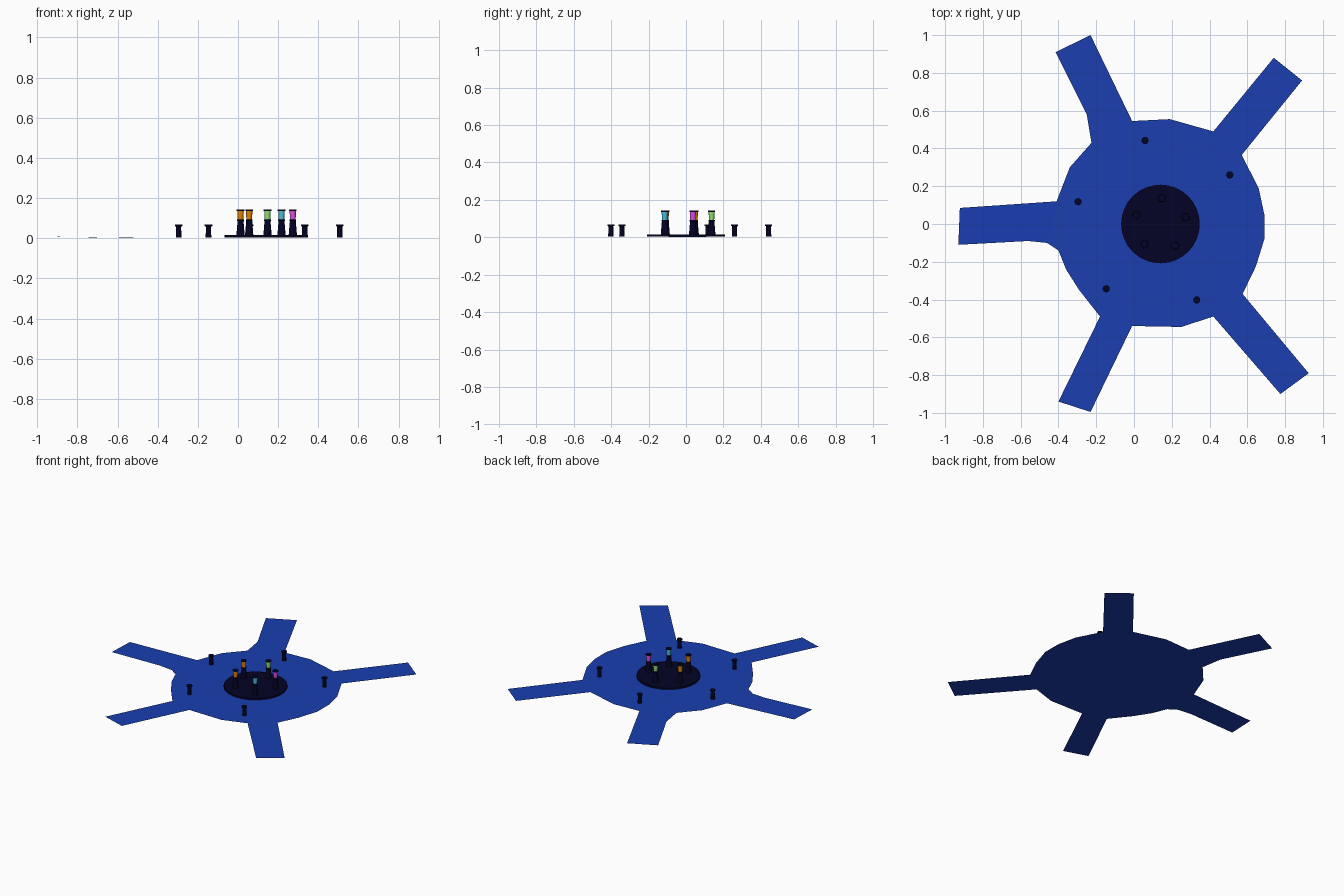
import bpy, bmesh, math

if "Cube" in bpy.data.objects:
    bpy.data.objects.remove(bpy.data.objects["Cube"])


def mat(name, rgb):
    lin = [((c / 255 + 0.055) / 1.055) ** 2.4 if c > 10 else c / 255 / 12.92 for c in rgb]
    m = bpy.data.materials.new(name)
    m.diffuse_color = (*lin, 1)
    m.use_nodes = True
    m.node_tree.nodes["Principled BSDF"].inputs["Base Color"].default_value = m.diffuse_color
    return m


BLUE = mat("floor blue", (25, 62, 176))
DARK = mat("dark navy", (3, 3, 38))
ORANGE = mat("orange", (235, 135, 0))
GREEN = mat("green", (140, 228, 110))
MAGENTA = mat("magenta", (222, 78, 228))
CYAN = mat("cyan", (75, 190, 225))


def finish(bm, name, mats, smooth=False):
    me = bpy.data.meshes.new(name)
    bm.to_mesh(me)
    bm.free()
    for m in mats:
        me.materials.append(m)
    ob = bpy.data.objects.new(name, me)
    bpy.context.collection.objects.link(ob)
    if smooth:
        bpy.context.view_layer.objects.active = ob
        ob.select_set(True)
        bpy.ops.object.shade_smooth_by_angle(angle=math.radians(35))
        ob.select_set(False)
    return ob


def lathe(name, cx, cy, profile, mats, sides=16, slot=lambda z: 0):
    """Closed solid of revolution from (radius, z) pairs; slot picks colour by height."""
    bm = bmesh.new()
    rings = []
    for r, z in profile:
        rings.append([bm.verts.new((cx + r * math.cos(2 * math.pi * i / sides),
                                    cy + r * math.sin(2 * math.pi * i / sides), z))
                      for i in range(sides)])
    for a, b in zip(rings, rings[1:]):
        for i in range(sides):
            j = (i + 1) % sides
            bm.faces.new((a[i], a[j], b[j], b[i]))
    bm.faces.new(rings[0][::-1])
    bm.faces.new(rings[-1])
    for f in bm.faces:
        f.material_index = slot(f.calc_center_median().z)
    return finish(bm, name, mats, True)


# Floor body: thin sheet, fanned from its middle
body = [(-.01, .545), (-.225, .43), (-.34, .30), (-.41, .12), (-.46, -.10), (-.40, -.14),
        (-.36, -.24), (-.29, -.35), (-.18, -.49), (-.01, -.54), (.25, -.545), (.42, -.49),
        (.575, -.37), (.645, -.225), (.69, -.08), (.69, .05), (.66, .19),
        (.57, .365), (.42, .49), (.19, .555)]
bm = bmesh.new()
ring = [bm.verts.new((x, y, .001)) for x, y in body]
mid = bm.verts.new((.14, 0, .001))
for i, v in enumerate(ring):
    bm.faces.new((mid, v, ring[(i + 1) % len(ring)]))


# Five walkways, each joined to one body edge; the left one rises slightly
def walkway(i, points):
    bm.faces.new([ring[i]] + [bm.verts.new(p) for p in points] + [ring[(i + 1) % len(ring)]])


walkway(0, [(-.23, 1, .001), (-.415, .91, .001), (-.25, .58, .001)])
walkway(3, [(-.922, .085, .008), (-.93, -.11, .008), (-.56, -.09, .002)])
walkway(8, [(-.40, -.94, .001), (-.23, -.995, .001)])
walkway(11, [(.775, -.90, .001), (.925, -.79, .001)])
walkway(17, [(.89, .76, .001), (.74, .88, .001)])
bm.normal_update()
bmesh.ops.triangulate(bm, faces=bm.faces[:])
finish(bm, "floor", [BLUE])

# Central round platform
lathe("platform", .14, 0, [(.208, .003), (.208, .015)], [DARK], 32)

# Outer short posts
for i, (x, y) in enumerate([(.059, .442), (.507, .26), (.332, -.402), (-.147, -.343), (-.296, .118)]):
    lathe(f"outer_post_{i + 1}", x, y,
          [(.014, .003), (.013, .058), (.019, .061), (.019, .068)], [DARK])

# Inner tall posts with coloured lamps, in a ring of five
for i, m in enumerate([GREEN, ORANGE, ORANGE, CYAN, MAGENTA]):
    a = math.radians(87.5 + 72 * i)
    x, y = .141 + .137 * math.cos(a), .137 * math.sin(a)
    lathe(f"lamp_post_{i + 1}", x, y,
          [(.021, .012), (.015, .083), (.017, .086), (.017, .092), (.014, .093),
           (.016, .135), (.019, .136), (.019, .142)], [DARK, m],
          slot=lambda z: 1 if .0928 < z < .134 else 0)
